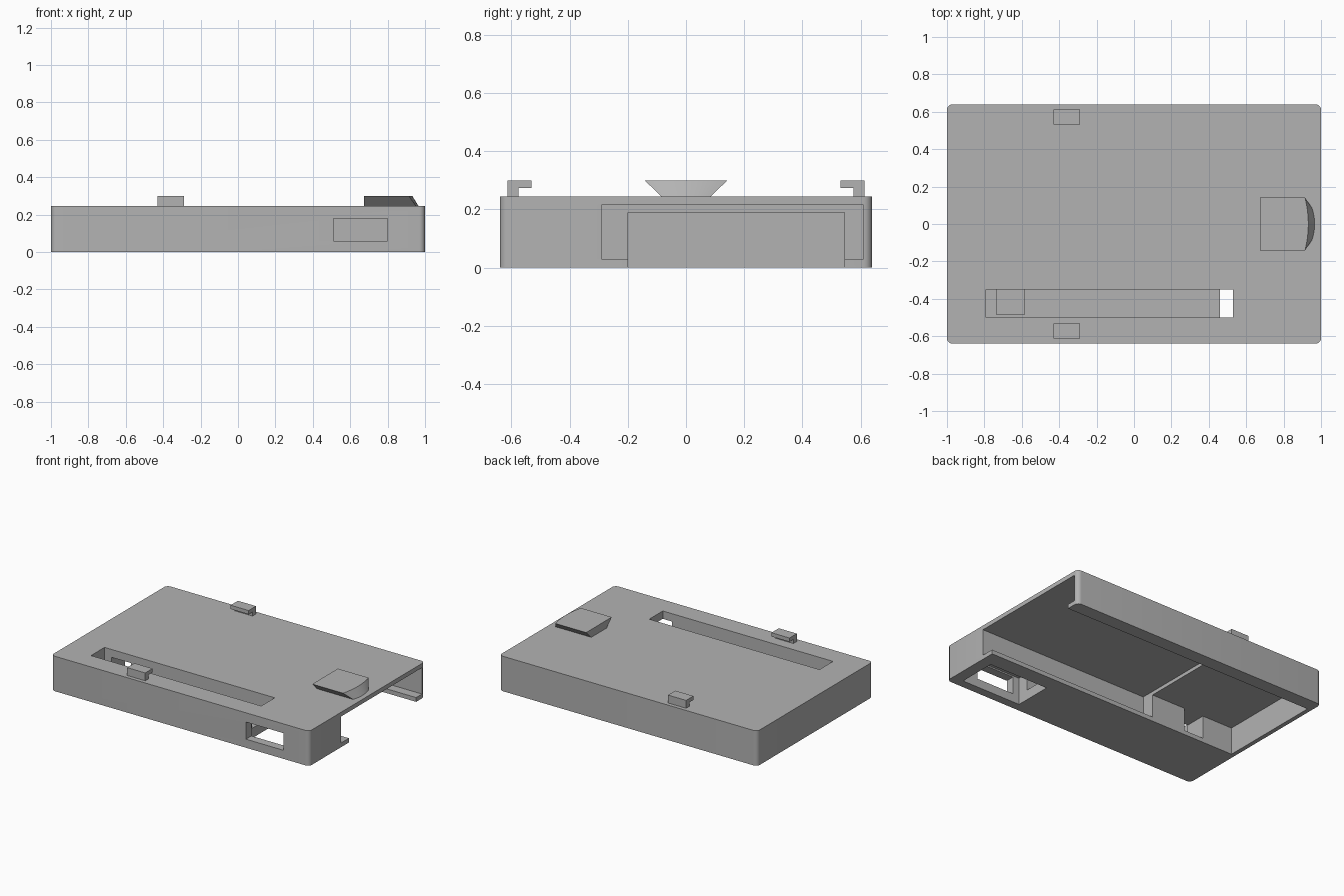
import bpy, bmesh, math

cube = bpy.data.objects.get("Cube")
if cube:
    bpy.data.objects.remove(cube, do_unlink=True)

grey = bpy.data.materials.new("plain_grey")
grey.use_nodes = True
colour = (0.45, 0.45, 0.45, 1)
grey.diffuse_color = colour
grey.node_tree.nodes["Principled BSDF"].inputs["Base Color"].default_value = colour


def add_object(name, bm):
    bmesh.ops.recalc_face_normals(bm, faces=bm.faces)
    mesh = bpy.data.meshes.new(name)
    bm.to_mesh(mesh)
    bm.free()
    mesh.materials.append(grey)
    obj = bpy.data.objects.new(name, mesh)
    bpy.context.collection.objects.link(obj)
    return obj


def loft(name, lower, upper):
    """Solid between two matching loops of points."""
    bm = bmesh.new()
    a = [bm.verts.new(p) for p in lower]
    b = [bm.verts.new(p) for p in upper]
    bm.faces.new(a)
    bm.faces.new(b)
    n = len(a)
    for i in range(n):
        j = (i + 1) % n
        bm.faces.new((a[i], a[j], b[j], b[i]))
    return add_object(name, bm)


def box(name, x, y, z):
    ring = [(x[0], y[0]), (x[1], y[0]), (x[1], y[1]), (x[0], y[1])]
    return loft(name, [(*p, z[0]) for p in ring], [(*p, z[1]) for p in ring])


def activate(obj):
    bpy.ops.object.select_all(action='DESELECT')
    obj.select_set(True)
    bpy.context.view_layer.objects.active = obj


# Case: a block with rounded upright corners
X, Y, TOP, R = 1.0, 0.64, 0.245, 0.03
ring = []
for k, (sx, sy) in enumerate([(1, 1), (-1, 1), (-1, -1), (1, -1)]):
    for s in range(7):
        t = math.radians(90 * k + 15 * s)
        ring.append((sx * (X - R) + R * math.cos(t), sy * (Y - R) + R * math.sin(t)))
case = loft("case", [(*p, 0) for p in ring], [(*p, TOP) for p in ring])

# Hollows cut from the case
hollows = {
    "end_slot": ((-0.32, 1.1), (-0.29, 0.61), (0.03, 0.215)),
    "underside_pocket": ((-0.97, 1.1), (-0.2, 0.545), (-0.1, 0.19)),
    "corner_bay": ((0.46, 0.92), (-0.58, -0.31), (-0.1, 0.19)),
    "front_window": ((0.51, 0.8), (-0.7, -0.55), (0.06, 0.18)),
    "top_groove": ((-0.79, 0.53), (-0.5, -0.35), (0.07, 0.3)),
    "wire_passage": ((-0.735, -0.585), (-0.485, -0.15), (0.03, 0.19)),
}
activate(case)
for name, size in hollows.items():
    cutter = box(name, *size)
    cutter.hide_render = True
    mod = case.modifiers.new(name, 'BOOLEAN')
    mod.operation = 'DIFFERENCE'
    mod.solver = 'EXACT'
    mod.object = cutter
    bpy.ops.object.modifier_apply(modifier=name)
    bpy.data.objects.remove(cutter, do_unlink=True)
activate(case)
bpy.ops.object.shade_smooth_by_angle(angle=math.radians(30))

# Pair of inward-facing hooks on the lid
profile = [(0.575, 0.24), (0.613, 0.24), (0.613, 0.3), (0.532, 0.3), (0.532, 0.273), (0.575, 0.273)]
for side, s in (("back", 1), ("front", -1)):
    loft(side + "_hook", [(-0.43, s * y, z) for y, z in profile],
         [(-0.29, s * y, z) for y, z in profile])


# Dovetail tab with a curved sloping nose
def tab_loop(half, shoulder, tip, z):
    loop = [(0.675, half, z), (0.675, -half, z)]
    for i in range(13):
        t = i / 6 - 1
        loop.append((tip - (tip - shoulder) * t * t, half * t, z))
    return loop


tab = loft("dovetail_tab", tab_loop(0.083, 0.953, 0.967, 0.243), tab_loop(0.142, 0.914, 0.932, 0.3))
activate(tab)
bpy.ops.object.shade_smooth_by_angle(angle=math.radians(20))
